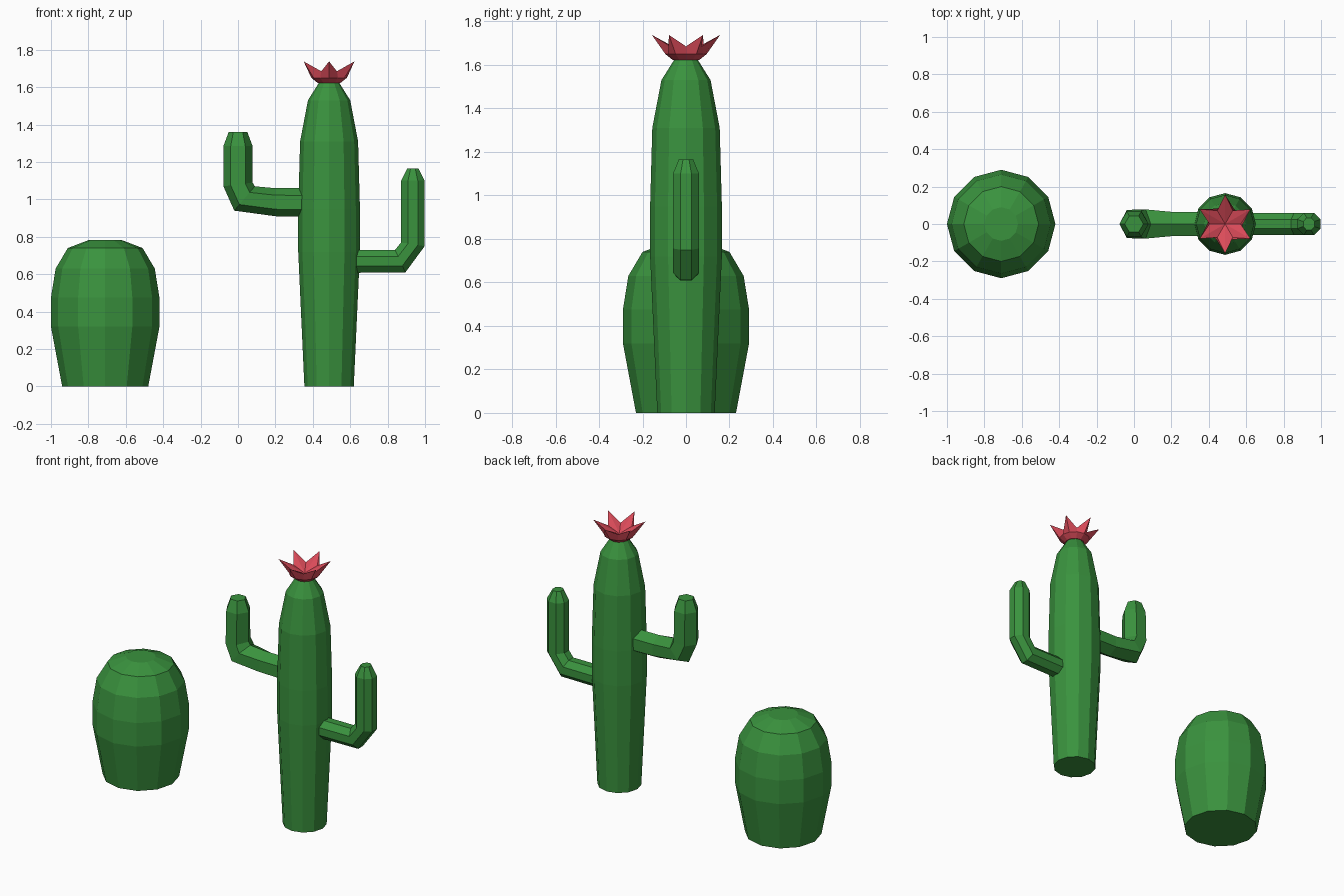
import bpy, bmesh, math
from mathutils import Vector

if "Cube" in bpy.data.objects:
    bpy.data.objects.remove(bpy.data.objects["Cube"])


def material(name, rgb):
    m = bpy.data.materials.new(name)
    m.diffuse_color = (*rgb, 1)
    m.use_nodes = True
    m.node_tree.nodes["Principled BSDF"].inputs["Base Color"].default_value = m.diffuse_color
    return m


GREEN = material("cactus green", (0.042, 0.29, 0.048))
RED = material("flower red", (0.70, 0.07, 0.10))


def skin(name, rings, mat, apex=None):
    """Bridge rings of points; cap the ends (top cap is a fan if apex is given)."""
    bm = bmesh.new()
    rows = [[bm.verts.new(p) for p in ring] for ring in rings]
    n = len(rows[0])
    for a, b in zip(rows, rows[1:]):
        for i in range(n):
            j = (i + 1) % n
            bm.faces.new((a[i], a[j], b[j], b[i]))
    bm.faces.new(rows[0][::-1])
    if apex:
        tip = bm.verts.new(apex)
        for i in range(n):
            bm.faces.new((rows[-1][i], rows[-1][(i + 1) % n], tip))
    else:
        bm.faces.new(rows[-1])
    bmesh.ops.recalc_face_normals(bm, faces=bm.faces)
    me = bpy.data.meshes.new(name)
    bm.to_mesh(me)
    bm.free()
    me.materials.append(mat)
    ob = bpy.data.objects.new(name, me)
    bpy.context.collection.objects.link(ob)
    return ob


def circle(cx, r, z, n=12):
    return [(cx + r * math.cos(math.tau * i / n), r * math.sin(math.tau * i / n), z)
            for i in range(n)]


def arm(name, sections, n, turn=0.0, grow=1.0):
    """Sections are (outer x, outer z, inner x, inner z, half depth in y)."""
    rings = []
    for ox, oz, ix, iz, d in sections:
        o, i = Vector((ox, 0, oz)), Vector((ix, 0, iz))
        c, h = (o + i) / 2, (o - i) / 2 * grow
        rings.append([c + h * math.cos(t) + Vector((0, d * grow * math.sin(t), 0))
                      for t in (turn + math.tau * k / n for k in range(n))])
    skin(name, rings, GREEN)


# Round barrel cactus
skin("barrel_cactus", [circle(-0.71, r, z) for r, z in
     ((0.23, 0), (0.29, 0.32), (0.29, 0.475), (0.265, 0.63), (0.20, 0.74), (0.09, 0.782))], GREEN)

# Tall trunk
TX = 0.487
skin("trunk", [circle(TX, r, z) for r, z in
     ((0.132, 0), (0.165, 0.72), (0.165, 0.95), (0.155, 1.31), (0.113, 1.53), (0.05, 1.63))], GREEN)

# Six-sided left arm
arm("left_arm", [
    (0.42, 0.905, 0.42, 1.06, 0.075),
    (0.20, 0.91, 0.20, 1.06, 0.075),
    (-0.02, 0.94, 0.09, 1.07, 0.09),
    (-0.078, 1.07, 0.078, 1.09, 0.085),
    (-0.078, 1.285, 0.078, 1.285, 0.078),
    (-0.05, 1.36, 0.05, 1.36, 0.05)], 6)

# Eight-sided right arm
arm("right_arm", [
    (0.56, 0.607, 0.56, 0.73, 0.06),
    (0.895, 0.61, 0.84, 0.73, 0.06),
    (0.998, 0.75, 0.872, 0.77, 0.06),
    (0.998, 1.10, 0.872, 1.10, 0.06),
    (0.965, 1.165, 0.905, 1.165, 0.033)],
    8, math.pi / 8, 1 / math.cos(math.pi / 8))

# Six-pointed flower: the rim alternates between valleys and petal tips
rim = []
for k in range(12):
    a = math.tau * k / 12
    r, z = (0.157, 1.738) if k % 2 else (0.083, 1.685)
    rim.append((TX + r * math.cos(a), r * math.sin(a), z))
skin("flower", [circle(TX, 0.06, 1.622), circle(TX, 0.095, 1.65), rim], RED,
     apex=(TX, 0, 1.652))
